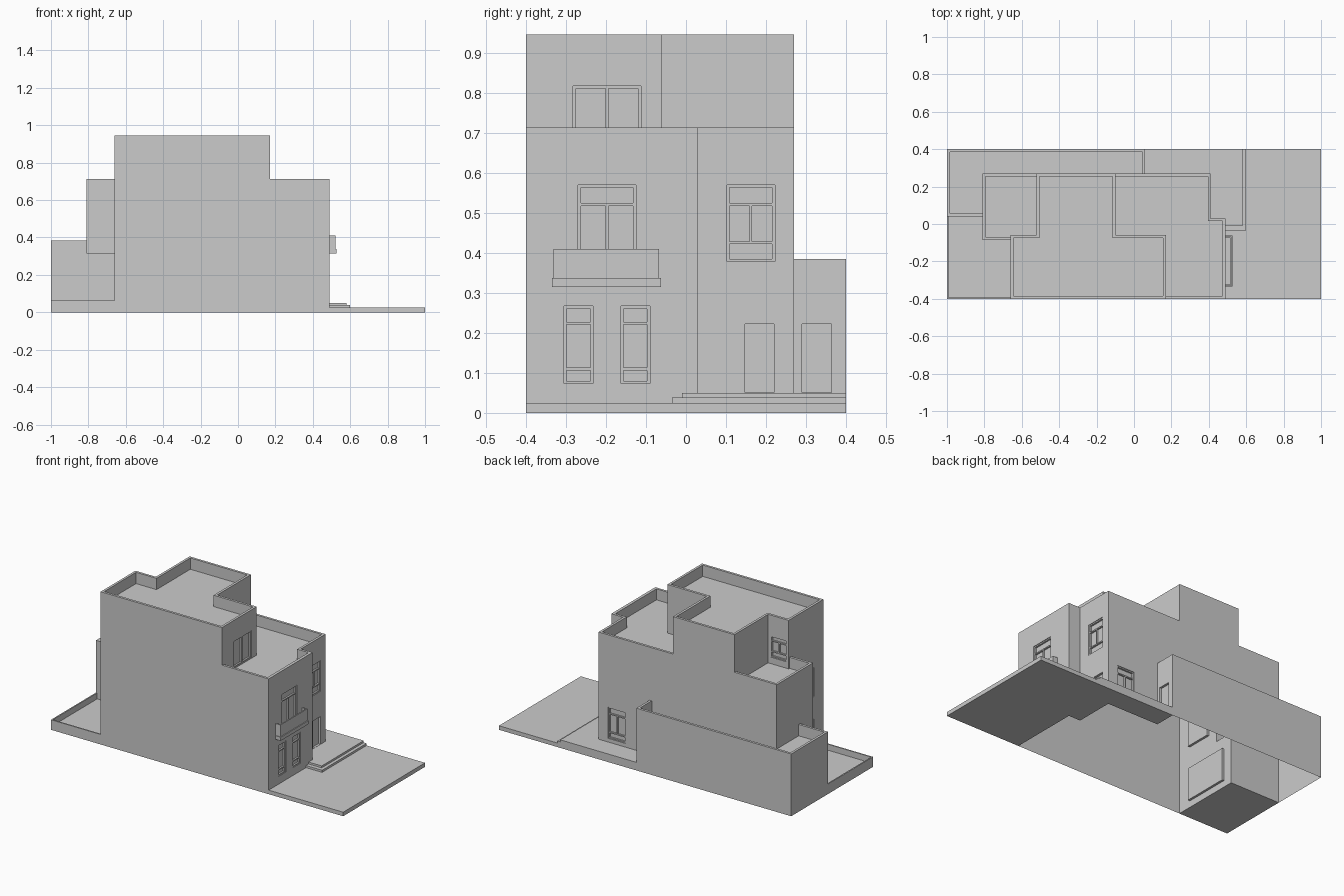
import bpy, bmesh
from mathutils import Matrix, Vector

if "Cube" in bpy.data.objects:
    bpy.data.objects.remove(bpy.data.objects["Cube"])


def finish(name, bm):
    bmesh.ops.recalc_face_normals(bm, faces=bm.faces)
    me = bpy.data.meshes.new(name)
    bm.to_mesh(me)
    bm.free()
    ob = bpy.data.objects.new(name, me)
    bpy.context.collection.objects.link(ob)
    return ob


def prism(name, pts, z0, z1):
    bm = bmesh.new()
    face = bm.faces.new([bm.verts.new((x, y, z0)) for x, y in pts])
    ext = bmesh.ops.extrude_face_region(bm, geom=[face], use_keep_orig=True)
    top = [v for v in ext["geom"] if isinstance(v, bmesh.types.BMVert)]
    bmesh.ops.translate(bm, verts=top, vec=(0, 0, z1 - z0))
    return finish(name, bm)


def rect(x0, x1, y0, y1):
    return [(x0, y0), (x1, y0), (x1, y1), (x0, y1)]


def add_box(bm, a, b):
    a, b = Vector(a), Vector(b)
    size = [abs(s) for s in b - a]
    bmesh.ops.create_cube(bm, size=1, matrix=Matrix.Translation((a + b) / 2) @ Matrix.Diagonal((*size, 1)))


def boolean(target, tool, op):
    m = target.modifiers.new(op, 'BOOLEAN')
    m.operation, m.object, m.solver = op, tool, 'EXACT'
    bpy.context.view_layer.objects.active = target
    bpy.ops.object.modifier_apply(modifier=m.name)
    bpy.data.objects.remove(tool)


# House volumes merged into one body
house = prism("house_body", [(-.66, -.4), (.49, -.4), (.49, .03), (.41, .03), (.41, .27), (-.66, .27)], 0, .713)
boolean(house, prism("overhang", rect(-.81, -.4, -.085, .27), .315, .713), 'UNION')
boolean(house, prism("tower", [(-.66, -.4), (.17, -.4), (.17, -.06), (-.1, -.06), (-.1, .27),
                               (-.52, .27), (-.52, -.06), (-.66, -.06)], .5, .945), 'UNION')
boolean(house, prism("annex", rect(-1, .06, .04, .4), 0, .385), 'UNION')

# Sunken roofs that leave thin parapets
roofs = [
    ([(-.645, -.385), (.155, -.385), (.155, -.075), (-.115, -.075), (-.115, .255),
      (-.505, .255), (-.505, -.075), (-.645, -.075)], .875, 1),
    ([(-.795, -.069), (-.66, -.069), (-.66, -.06), (-.52, -.06), (-.52, .255), (-.795, .255)], .645, .8),
    ([(.17, -.385), (.472, -.385), (.472, .015), (.395, .015), (.395, .255),
      (-.1, .255), (-.1, -.06), (.17, -.06)], .645, .8),
    ([(-.985, .055), (-.81, .055), (-.81, .27), (.045, .27), (.045, .385), (-.985, .385)], .315, .5),
]
for pts, z0, z1 in roofs:
    boolean(house, prism("roof_cutter", pts, z0, z1), 'DIFFERENCE')

# Openings: name, axis, wall position, outward sign, u0, u1, z0, z1, rail heights, split band
openings = [
    ("lower_window_a", 0, .49, 1, -.305, -.232, .073, .267, (.11, .224), None),
    ("lower_window_b", 0, .49, 1, -.163, -.09, .073, .267, (.11, .224), None),
    ("balcony_door", 0, .49, 1, -.27, -.125, .34, .57, (.521,), (.34, .521)),
    ("stair_window", 0, .41, 1, .102, .222, .378, .57, (.425, .521), (.425, .521)),
    ("front_door", 0, .41, 1, .147, .22, .051, .222, None, None),
    ("annex_door", 0, .06, 1, .29, .363, .051, .222, None, None),
    ("terrace_door", 0, .17, 1, -.282, -.113, .648, .817, (), (.648, .817)),
    ("side_window", 1, .27, 1, .225, .345, .073, .267, (.11, .224), (.11, .224)),
    ("roof_window", 1, -.06, 1, -.645, -.535, .685, .817, (.72, .785), (.72, .785)),
    ("patio_door", 0, -.66, -1, -.31, -.02, .04, .24, (), None),
    ("rear_window", 0, -.66, -1, -.31, -.15, .38, .56, (.515,), (.38, .515)),
]
DEPTH, BAR = .014, .007
cut = bmesh.new()
for name, axis, pos, sign, u0, u1, z0, z1, rails, split in openings:
    def corner(u, z, d):
        w = pos - sign * d
        return (w, u, z) if axis == 0 else (u, w, z)

    add_box(cut, corner(u0, z0, -.01), corner(u1, z1, DEPTH))
    if rails is None:
        continue
    # Frame bars sitting in the recess
    bm = bmesh.new()
    bars = [(u0, u0 + BAR, z0, z1), (u1 - BAR, u1, z0, z1),
            (u0 + BAR, u1 - BAR, z0, z0 + BAR), (u0 + BAR, u1 - BAR, z1 - BAR, z1)]
    bars += [(u0 + BAR, u1 - BAR, z - BAR / 2, z + BAR / 2) for z in rails]
    if split:
        um = (u0 + u1) / 2
        bars.append((um - BAR / 2, um + BAR / 2, split[0], split[1]))
    for a, b, c, d in bars:
        add_box(bm, corner(a, c, .004), corner(b, d, DEPTH))
    finish(name + "_frame", bm)
boolean(house, finish("opening_cutter", cut), 'DIFFERENCE')

# The house is open underneath
bm = bmesh.new()
bm.from_mesh(house.data)
under = [f for f in bm.faces if all(v.co.z < 1e-4 for v in f.verts)]
bmesh.ops.delete(bm, geom=under, context='FACES')
bm.to_mesh(house.data)
bm.free()

# Front paving and two entrance steps wrapping the house corner
inner = [(.06, .4), (.06, .27), (.41, .27), (.41, .03), (.49, .03)]
prism("front_paving", [(.49, -.4), (1, -.4), (1, .4)] + inner, 0, .025)
prism("lower_step", [(.49, -.035), (.6, -.035), (.6, .4)] + inner, .025, .038)
prism("upper_step", [(.49, -.01), (.58, -.01), (.58, .4)] + inner, .038, .05)

# Balcony slab and parapet
prism("balcony_slab", rect(.49, .527, -.335, -.062), .315, .337)
prism("balcony_parapet", [(.49, -.331), (.522, -.331), (.522, -.067), (.49, -.067),
                          (.49, -.074), (.515, -.074), (.515, -.324), (.49, -.324)], .337, .41)

# Rear yard with low wall
prism("yard_floor", rect(-1, -.66, -.4, .04), 0, .025)
prism("yard_wall", [(-1, -.4), (-.66, -.4), (-.66, -.392), (-.992, -.392), (-.992, .04), (-1, .04)], .025, .062)
